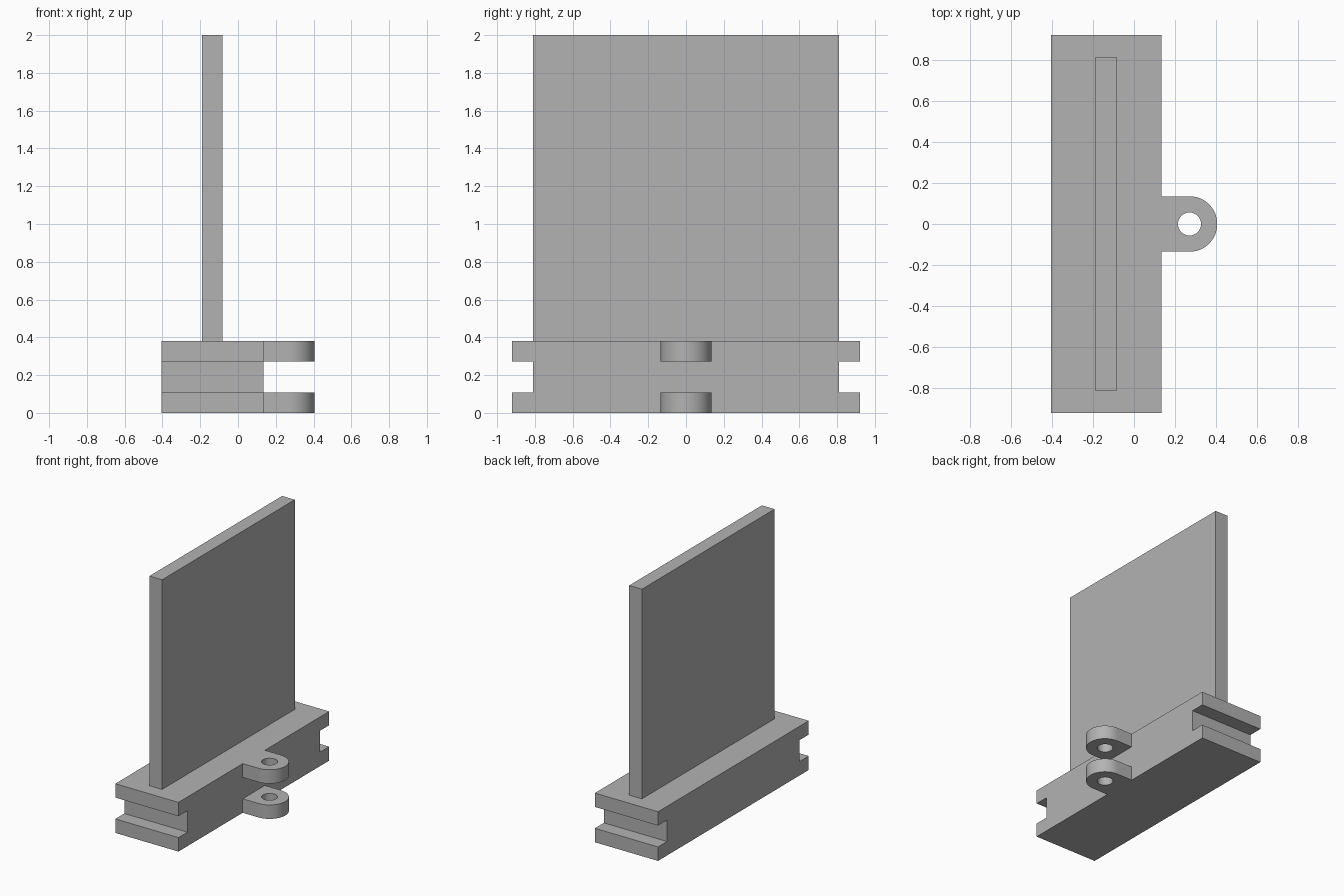
import bpy
import bmesh
from math import cos, sin, pi, radians

if "Cube" in bpy.data.objects:
    bpy.data.objects.remove(bpy.data.objects["Cube"], do_unlink=True)

# Single grey material
grey = bpy.data.materials.new("plain grey")
grey.use_nodes = True
colour = (0.448, 0.448, 0.448, 1)
grey.diffuse_color = colour
grey.node_tree.nodes["Principled BSDF"].inputs["Base Color"].default_value = colour

# Shared sizes
BACK, FRONT = -0.405, 0.135      # base extent in x
HALF, WAIST = 0.92, 0.81         # half lengths of flanges and web in y
LOW, HIGH, TOP = 0.108, 0.273, 0.38
LUG_R, HOLE_R, SIDES = 0.135, 0.056, 64


def finish(name, bm):
    bmesh.ops.recalc_face_normals(bm, faces=bm.faces)
    mesh = bpy.data.meshes.new(name)
    bm.to_mesh(mesh)
    bm.free()
    mesh.materials.append(grey)
    obj = bpy.data.objects.new(name, mesh)
    bpy.context.collection.objects.link(obj)
    return obj


def extrude(bm, faces, vec):
    ext = bmesh.ops.extrude_face_region(bm, geom=faces)
    moved = [g for g in ext["geom"] if isinstance(g, bmesh.types.BMVert)]
    bmesh.ops.translate(bm, verts=moved, vec=vec)


def prism(name, points, vec):
    bm = bmesh.new()
    face = bm.faces.new([bm.verts.new(p) for p in points])
    extrude(bm, [face], vec)
    return finish(name, bm)


def lug(name, z0, z1):
    """Round-ended eye: square towards the base, half circle outside."""
    bm = bmesh.new()
    outer, inner = [], []
    for i in range(SIDES):
        a = 2 * pi * i / SIDES
        c, s = cos(a), sin(a)
        r = LUG_R if c >= 0 else LUG_R / max(abs(c), abs(s))
        cx = FRONT + LUG_R
        outer.append(bm.verts.new((cx + r * c, r * s, z0)))
        inner.append(bm.verts.new((cx + HOLE_R * c, HOLE_R * s, z0)))
    faces = [bm.faces.new((outer[i - 1], outer[i], inner[i], inner[i - 1]))
             for i in range(SIDES)]
    extrude(bm, faces, (0, 0, z1 - z0))
    obj = finish(name, bm)
    bpy.ops.object.select_all(action="DESELECT")
    obj.select_set(True)
    bpy.context.view_layer.objects.active = obj
    bpy.ops.object.shade_smooth_by_angle(angle=radians(30))


# Base with a slot across each end
right_end = [(HALF, 0), (HALF, LOW), (WAIST, LOW),
             (WAIST, HIGH), (HALF, HIGH), (HALF, TOP)]
outline = right_end + [(-y, z) for y, z in reversed(right_end)]
prism("slotted_base", [(BACK, y, z) for y, z in outline], (FRONT - BACK, 0, 0))

# Upright panel
px = -0.19
prism("upright_panel",
      [(px, -WAIST, TOP), (px, WAIST, TOP), (px, WAIST, 2), (px, -WAIST, 2)],
      (0.108, 0, 0))

# Pair of hinge eyes
lug("lower_hinge_eye", 0, LOW)
lug("upper_hinge_eye", HIGH, TOP)
